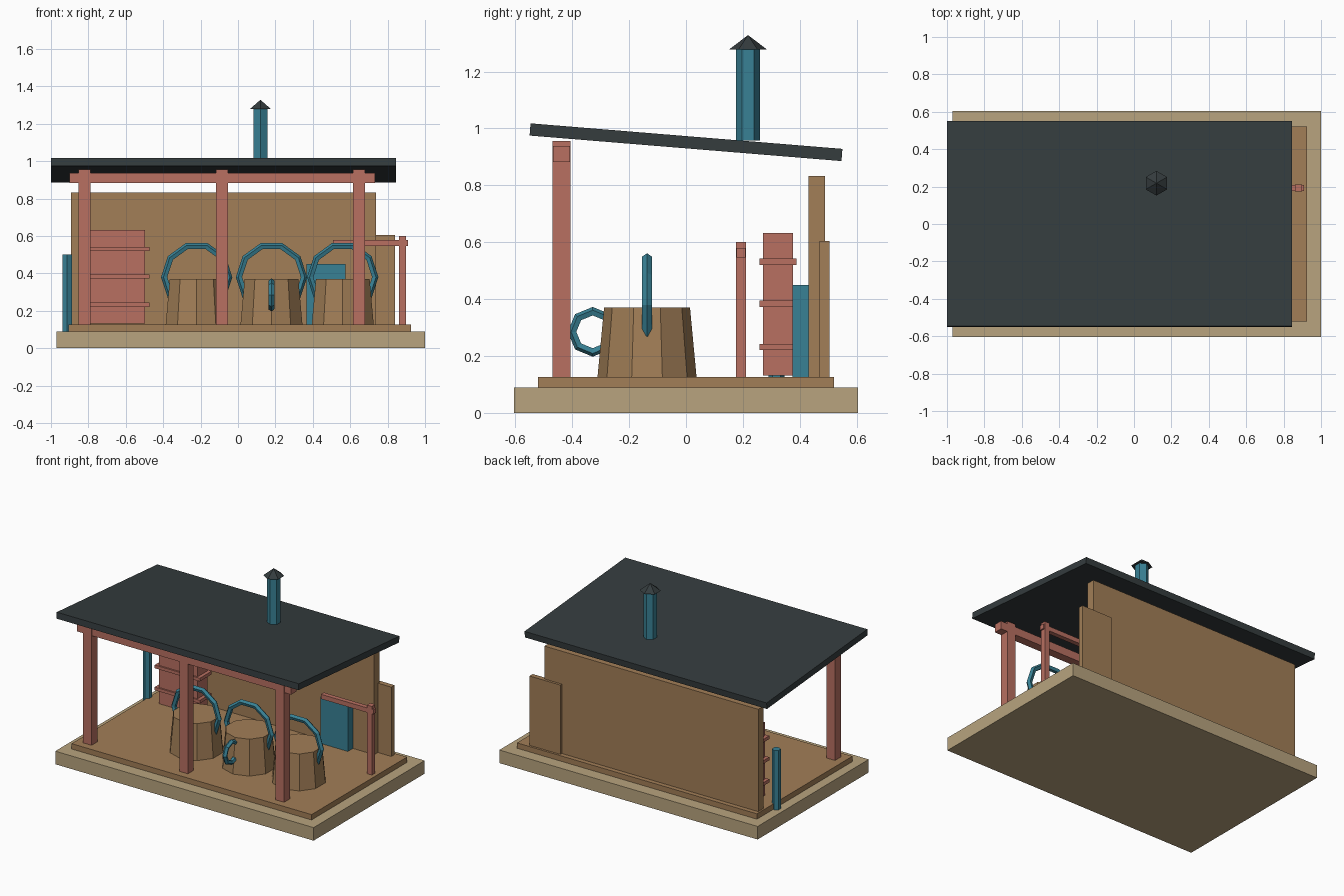
import bpy
from math import radians, atan2, pi

if "Cube" in bpy.data.objects:
    bpy.data.objects.remove(bpy.data.objects["Cube"])


def material(name, rgb):
    m = bpy.data.materials.new(name)
    m.diffuse_color = (*rgb, 1)
    m.use_nodes = True
    m.node_tree.nodes["Principled BSDF"].inputs["Base Color"].default_value = m.diffuse_color
    return m


SLATE = material("slate", (0.035, 0.045, 0.048))
BLUE = material("blue_metal", (0.04, 0.22, 0.30))
RED = material("red_wood", (0.48, 0.16, 0.12))
WOOD = material("brown_wood", (0.36, 0.21, 0.095))
SAND = material("sand_stone", (0.48, 0.37, 0.21))


def finish(name, mat):
    ob = bpy.context.object
    ob.name = name
    ob.data.materials.append(mat)
    return ob


def box(name, mat, x, y, z):
    """Box from (min, max) ranges."""
    lo, hi = zip(x, y, z)
    bpy.ops.mesh.primitive_cube_add(size=1, location=[(a + b) / 2 for a, b in zip(lo, hi)])
    ob = finish(name, mat)
    ob.scale = [b - a for a, b in zip(lo, hi)]
    return ob


def cone(name, mat, sides, r1, r2, x, y, z):
    bpy.ops.mesh.primitive_cone_add(vertices=sides, radius1=r1, radius2=r2, depth=z[1] - z[0],
                                    location=(x, y, (z[0] + z[1]) / 2))
    return finish(name, mat)


def ring(name, mat, segs, radius, tube, loc, rot):
    bpy.ops.mesh.primitive_torus_add(major_segments=segs, minor_segments=5, major_radius=radius,
                                     minor_radius=tube, location=loc, rotation=rot)
    ob = finish(name, mat)
    ob.data.polygons.foreach_set("use_smooth", [False] * len(ob.data.polygons))
    return ob


FLOOR = 0.127

# Ground slab and floor
box("base_slab", SAND, (-0.97, 1.0), (-0.605, 0.605), (0, 0.09))
box("floor", WOOD, (-0.905, 0.925), (-0.52, 0.52), (0.09, FLOOR))

# Back wall and low side panel
box("back_wall", WOOD, (-0.893, 0.738), (0.43, 0.488), (FLOOR, 0.832))
box("rear_panel", WOOD, (0.605, 0.84), (0.47, 0.505), (FLOOR, 0.605))

# Front posts and beam
for i, x in enumerate((-0.82, -0.086, 0.648)):
    box(f"front_post_{i + 1}", RED, (x - 0.032, x + 0.032), (-0.469, -0.406), (FLOOR, 0.955))
box("front_beam", RED, (-0.90, 0.732), (-0.467, -0.408), (0.882, 0.938))

# Sloping roof
roof = box("roof", SLATE, (-1.0, 0.846), (-0.55, 0.55), (0.93, 0.973))
roof.rotation_euler.x = -atan2(0.09, 1.1)

# Chimney
cone("chimney_pipe", BLUE, 6, 0.043, 0.043, 0.12, 0.218, (0.957, 1.28))
cone("chimney_cap", SLATE, 6, 0.066, 0, 0.12, 0.218, (1.278, 1.328))

# Cabinet with bands
box("cabinet", RED, (-0.793, -0.497), (0.27, 0.376), (0.131, 0.632))
for i, z in enumerate((0.232, 0.384, 0.531)):
    box(f"cabinet_band_{i + 1}", RED, (-0.817, -0.473), (0.259, 0.388), (z - 0.011, z + 0.011))

# Blue door and side pipe
box("blue_door", BLUE, (0.367, 0.575), (0.375, 0.431), (FLOOR, 0.45))
cone("drain_pipe", BLUE, 6, 0.028, 0.028, -0.913, 0.318, (0.09, 0.5))

# Rail on its post
box("rail_post", RED, (0.861, 0.898), (0.175, 0.211), (FLOOR, 0.60))
box("rail", RED, (0.508, 0.908), (0.177, 0.209), (0.547, 0.579))

# Tubs with ring handles
for i, x in enumerate((-0.221, 0.179, 0.56)):
    cone(f"tub_{i + 1}", WOOD, 10, 0.174, 0.151, x, -0.137, (FLOOR, 0.371))
    ring(f"tub_handle_{i + 1}", BLUE, 10, 0.172, 0.0185, (x, -0.137, 0.38), (radians(90), 0, 0))

# Small ring on the front of the middle tub
ring("tub_side_ring", BLUE, 8, 0.071, 0.0165, (0.179, -0.328, 0.285), (0, pi / 2, 0))
